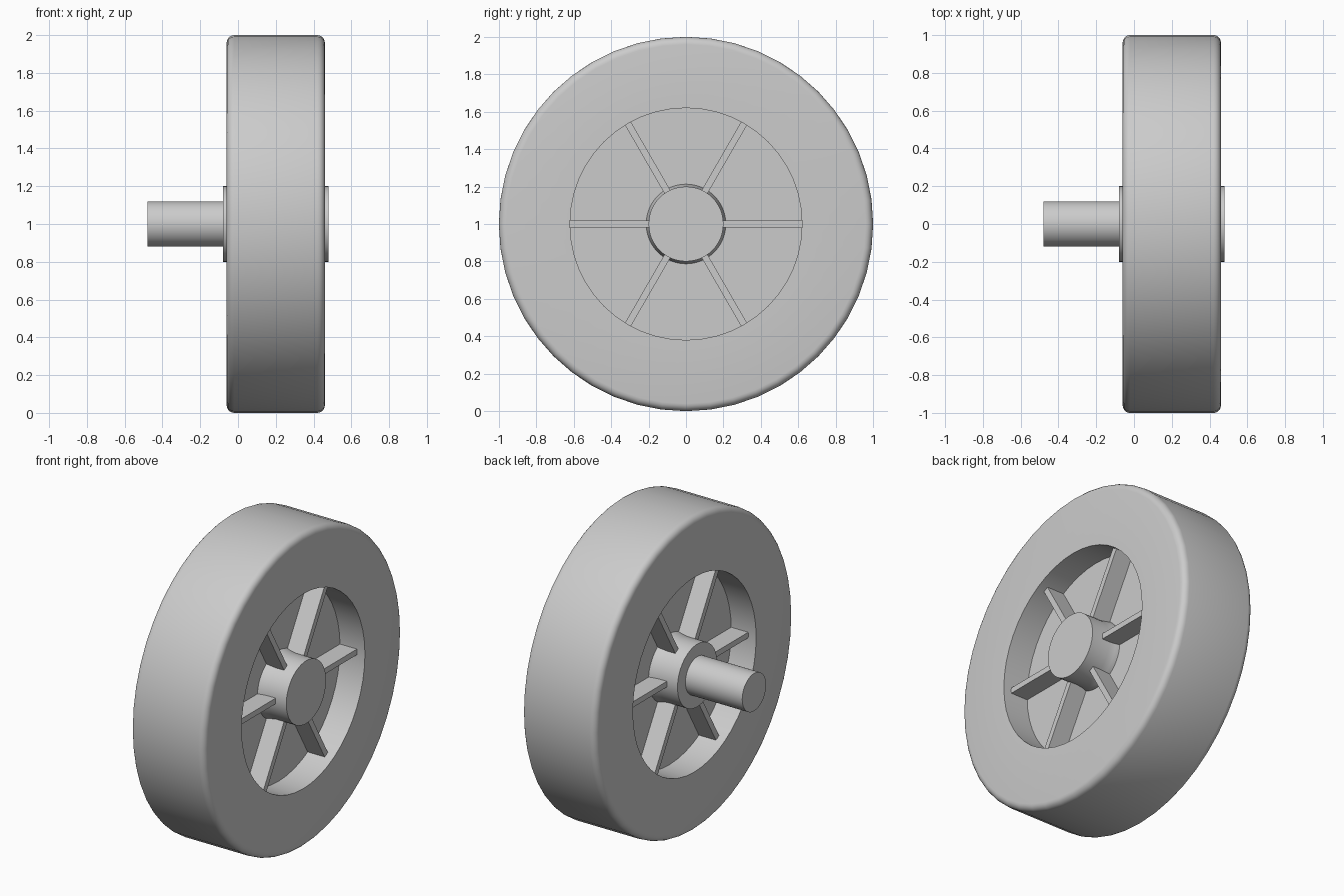
import bpy, bmesh
from math import sin, cos, pi, radians
from mathutils import Matrix

if "Cube" in bpy.data.objects:
    bpy.data.objects.remove(bpy.data.objects["Cube"])

CENTRE_Z = 1.0
MID = 0.2  # middle of the wheel along the axle


def finish(bm, name):
    bmesh.ops.remove_doubles(bm, verts=bm.verts, dist=1e-5)
    bmesh.ops.recalc_face_normals(bm, faces=bm.faces)
    mesh = bpy.data.meshes.new(name)
    bm.to_mesh(mesh)
    bm.free()
    ob = bpy.data.objects.new(name, mesh)
    bpy.context.collection.objects.link(ob)
    bpy.ops.object.select_all(action='DESELECT')
    ob.select_set(True)
    bpy.context.view_layer.objects.active = ob
    bpy.ops.object.shade_smooth_by_angle(angle=radians(35))
    return ob


def lathe(name, profile, sides):
    """Turn an (x, radius) profile around the axle line."""
    bm = bmesh.new()
    verts = [bm.verts.new((x, 0, CENTRE_Z + r)) for x, r in profile]
    edges = [bm.edges.new(p) for p in zip(verts, verts[1:])]
    bmesh.ops.spin(bm, geom=verts + edges, cent=(0, 0, CENTRE_Z), axis=(1, 0, 0),
                   angle=2 * pi, steps=sides, use_merge=True)
    return finish(bm, name)


def mirrored(half):
    """Complete a profile given for the +x side, from outside to inside."""
    return [(MID - d, r) for d, r in reversed(half)] + [(MID + d, r) for d, r in half]


# Tyre with rounded shoulders, deep recess and central web disc
B = 0.04
shoulder = [(0.26 - B + B * sin(a), 1 - B + B * cos(a))
            for a in (i * pi / 10 for i in range(6))]
lathe("tyre_and_web", mirrored(shoulder + [(0.26, 0.62), (0.085, 0.62), (0.085, 0.0)]), 48)

# Hub, flared slightly where it meets the web
hub_side = [(0.0, 0.213), (0.085, 0.213), (0.11, 0.206), (0.15, 0.2), (0.28, 0.2), (0.28, 0.0)]
lathe("hub", mirrored(hub_side), 48)

# Axle stub
lathe("axle", [(-0.48, 0), (-0.48, 0.12), (0.0, 0.12), (0.0, 0)], 48)

# Six spokes reaching through both sides of the web
bm = bmesh.new()
for i in range(6):
    place = (Matrix.Translation((MID, 0, CENTRE_Z)) @ Matrix.Rotation(i * pi / 3, 4, 'X')
             @ Matrix.Translation((0, 0.405, 0)) @ Matrix.Diagonal((0.41, 0.44, 0.036, 1)))
    bmesh.ops.create_cube(bm, size=1, matrix=place)
finish(bm, "spokes")
